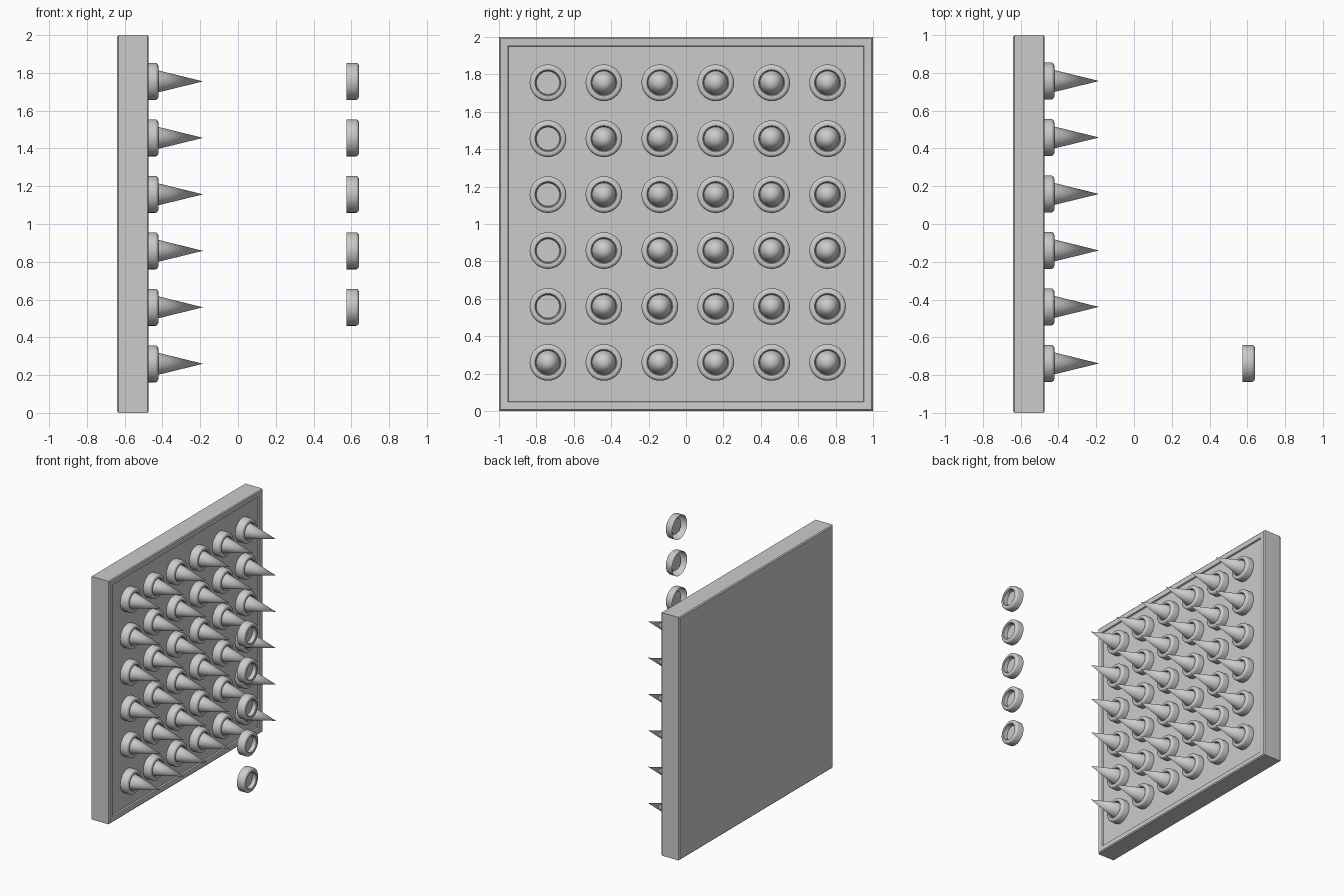
import bpy, bmesh, math

if "Cube" in bpy.data.objects:
    bpy.data.objects.remove(bpy.data.objects["Cube"])

STEP = 0.299
Y0, Z0 = -0.738, 0.26
SEG = 32


def make_object(name, bm, angle=35):
    mesh = bpy.data.meshes.new(name)
    bm.to_mesh(mesh)
    bm.free()
    obj = bpy.data.objects.new(name, mesh)
    bpy.context.collection.objects.link(obj)
    bpy.ops.object.select_all(action='DESELECT')
    obj.select_set(True)
    bpy.context.view_layer.objects.active = obj
    bpy.ops.object.shade_smooth_by_angle(angle=math.radians(angle))
    return obj


def lathe(bm, profile, x, y, z):
    """Revolve (x offset, radius) points around an axis along x; radius 0 makes a tip."""
    rings = []
    for dx, r in profile:
        if r == 0:
            rings.append([bm.verts.new((x + dx, y, z))] * SEG)
        else:
            rings.append([bm.verts.new((x + dx,
                                        y + r * math.cos(2 * math.pi * i / SEG),
                                        z + r * math.sin(2 * math.pi * i / SEG)))
                          for i in range(SEG)])
    for a, b in zip(rings, rings[1:]):
        for i in range(SEG):
            j = (i + 1) % SEG
            corners = list(dict.fromkeys((a[i], a[j], b[j], b[i])))
            bm.faces.new(corners)


# profiles, front of the part towards +x
SOCKET = [(0, 0.098), (0.05, 0.098), (0.058, 0.095), (0.064, 0.087),
          (0.065, 0.082), (0.065, 0.07), (0.061, 0.065), (0.03, 0.062), (0.03, 0)]
SPIKE = [(0, 0.066), (0.27, 0)]

# panel with a shallow framed recess: nested squares from back to front
bm = bmesh.new()
loops = []
for x, h in [(-0.64, 0.992), (-0.632, 1.0), (-0.48, 1.0), (-0.473, 0.992),
             (-0.473, 0.958), (-0.476, 0.952), (-0.487, 0.948)]:
    loops.append([bm.verts.new((x, h * sy, 1 + h * sz))
                  for sy, sz in ((-1, -1), (1, -1), (1, 1), (-1, 1))])
for a, b in zip(loops, loops[1:]):
    for i in range(4):
        j = (i + 1) % 4
        bm.faces.new((a[i], a[j], b[j], b[i]))
bm.faces.new(loops[0][::-1])
bm.faces.new(loops[-1])
make_object("panel", bm)

# grid of sockets and spikes
sockets, spikes = bmesh.new(), bmesh.new()
for row in range(6):
    for col in range(6):
        y, z = Y0 + col * STEP, Z0 + row * STEP
        lathe(sockets, SOCKET, -0.487, y, z)
        lathe(spikes, SPIKE, -0.455, y, z)
make_object("sockets", sockets)
make_object("spikes", spikes)

# spare sockets floating in front of the first column
spare = bmesh.new()
for row in range(1, 6):
    lathe(spare, SOCKET, 0.575, Y0, Z0 + row * STEP)
make_object("spare_sockets", spare)
